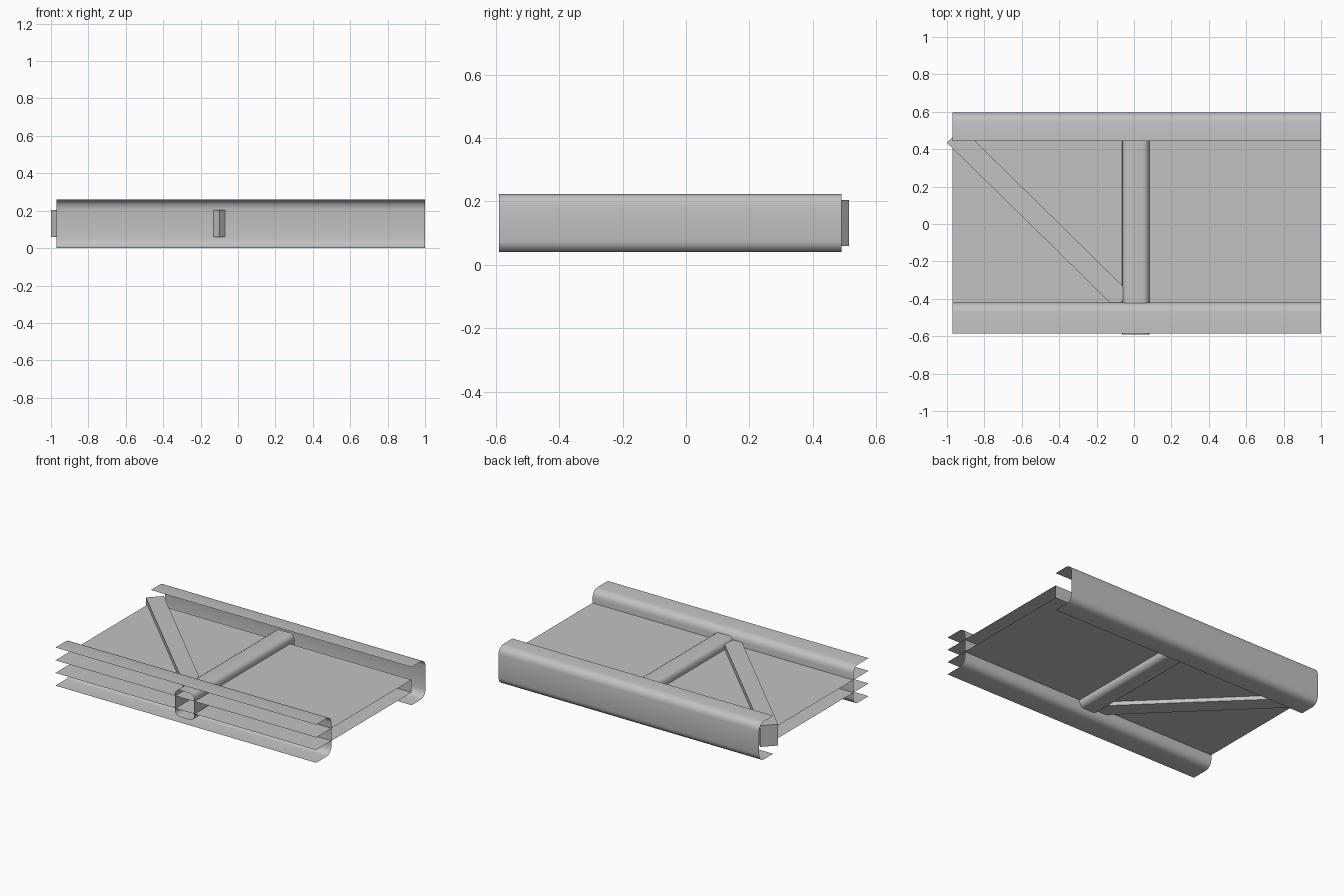
import bpy, math
from mathutils import Vector

cube = bpy.data.objects.get("Cube")
if cube:
    bpy.data.objects.remove(cube)

grey = bpy.data.materials.new("plain grey")
grey.use_nodes = True
COLOUR = (0.54, 0.54, 0.54, 1)
grey.diffuse_color = COLOUR
grey.node_tree.nodes["Principled BSDF"].inputs["Base Color"].default_value = COLOUR


def rounded(corners, radius, closed, steps=4):
    """Round the corners of a 2D path; the ends of an open path stay put."""
    pts = [Vector(c) for c in corners]
    out = []
    for i, p in enumerate(pts):
        if radius == 0 or (not closed and i in (0, len(pts) - 1)):
            out.append(p)
            continue
        a = (pts[i - 1] - p).normalized() * radius
        b = (pts[(i + 1) % len(pts)] - p).normalized() * radius
        for k in range(steps + 1):
            t = math.pi / 2 * k / steps
            out.append(p + a * (1 - math.sin(t)) + b * (1 - math.cos(t)))
    return out


def extrude(name, profile, place, start, end, closed=False, smooth=False, caps=False):
    """Sweep a 2D profile between two stations as a thin open sheet."""
    n = len(profile)
    verts = [place(p, s) for s in (start, end) for p in profile]
    faces = [(i, (i + 1) % n, n + (i + 1) % n, n + i)
             for i in range(n if closed else n - 1)]
    if caps:
        faces += [tuple(reversed(range(n))), tuple(range(n, 2 * n))]
    mesh = bpy.data.meshes.new(name)
    mesh.from_pydata(verts, [], faces)
    mesh.materials.append(grey)
    if smooth:
        mesh.polygons.foreach_set("use_smooth", [True] * len(faces))
    mesh.update()
    ob = bpy.data.objects.new(name, mesh)
    bpy.context.collection.objects.link(ob)
    return ob


def along_x(p, s):
    return (s, p.x, p.y)


def along_y(p, s):
    return (p.x, s, p.y)


X0, X1 = -0.97, 1.0

# Channel rails, open towards the front
for name, y0, y1 in (("front_rail", -0.585, -0.42), ("back_rail", 0.445, 0.595)):
    path = [(y0, 0), (y1, 0), (y1, 0.26), (y0, 0.26)]
    extrude(name, rounded(path, 0.05, False), along_x, X0, X1, smooth=True)

# Double deck panel, closed along its back edge
deck = [(-0.585, 0.087), (0.445, 0.087), (0.445, 0.173), (-0.585, 0.173)]
extrude("deck_panel", rounded(deck, 0, False), along_x, X0, X1)

# Rounded tube across the deck
tube = [(-0.063, 0.04), (0.082, 0.04), (0.082, 0.223), (-0.063, 0.223)]
extrude("cross_tube", rounded(tube, 0.035, True), along_y, -0.59, 0.49,
        closed=True, smooth=True)

# Diagonal brace
a, b = Vector((-0.96, 0.474)), Vector((-0.06, -0.41))
run = (b - a).normalized()
side = Vector((-run.y, run.x))


def along_brace(p, s):
    q = a + run * s + side * p.x
    return (q.x, q.y, p.y)


brace = [(-0.056, 0.06), (0.056, 0.06), (0.056, 0.205), (-0.056, 0.205)]
extrude("diagonal_brace", rounded(brace, 0, True), along_brace, 0, (b - a).length,
        closed=True, caps=True)
